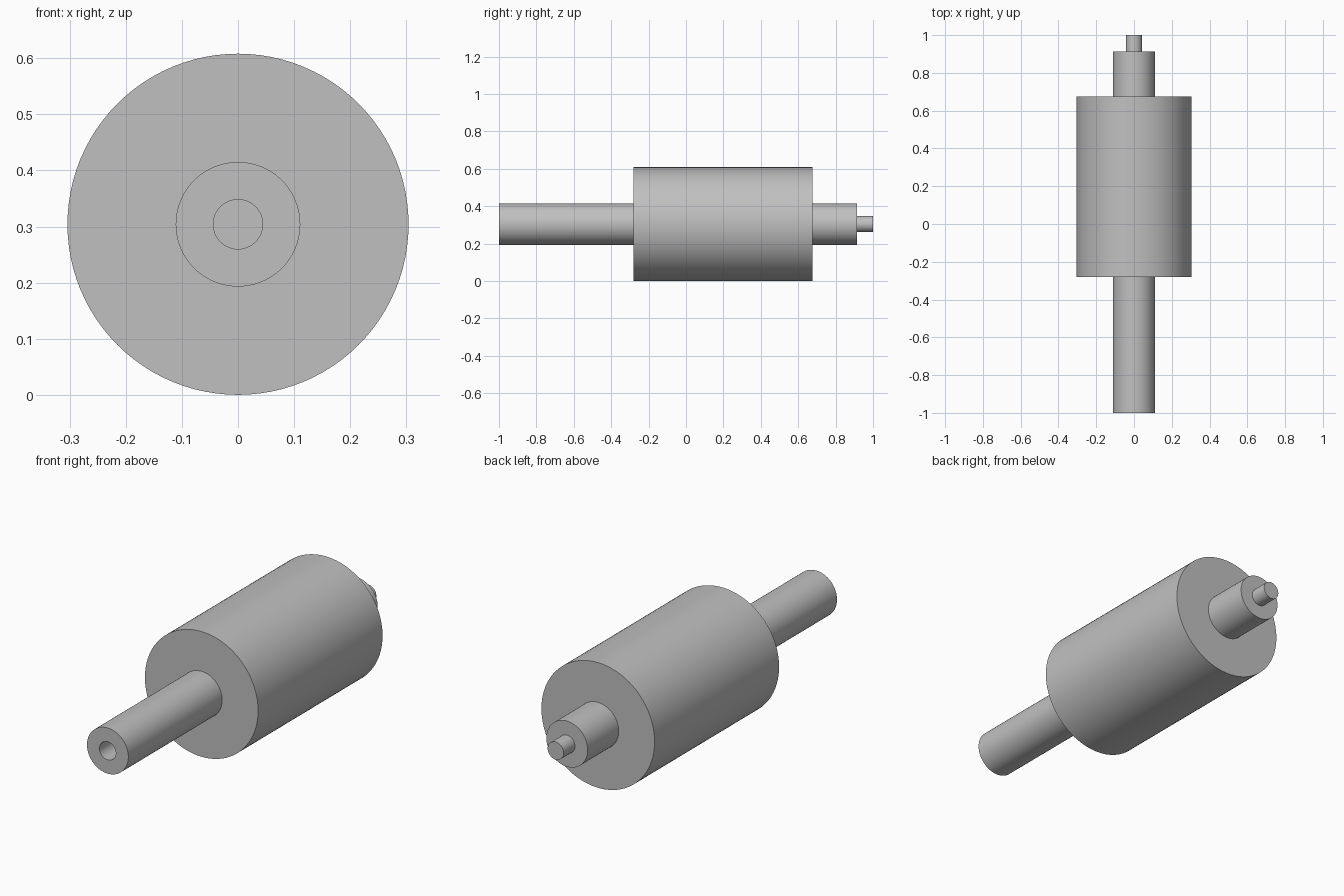
import bpy, bmesh, math

if "Cube" in bpy.data.objects:
    bpy.data.objects.remove(bpy.data.objects["Cube"])

AXIS_Z = 0.304
SEGMENTS = 96

steel = bpy.data.materials.new("grey_metal")
steel.diffuse_color = (0.53, 0.53, 0.53, 1)
steel.use_nodes = True
steel.node_tree.nodes["Principled BSDF"].inputs["Base Color"].default_value = steel.diffuse_color


def lathe(name, profile):
    """Revolve (radius, y) points around the horizontal y axis."""
    bm = bmesh.new()
    rings = []
    for r, y in profile:
        rings.append([bm.verts.new((r * math.cos(2 * math.pi * i / SEGMENTS), y,
                                    r * math.sin(2 * math.pi * i / SEGMENTS)))
                      for i in range(SEGMENTS)])
    for a, b in zip(rings, rings[1:]):
        for i in range(SEGMENTS):
            j = (i + 1) % SEGMENTS
            bm.faces.new((a[i], a[j], b[j], b[i]))
    bm.faces.new(rings[0])
    bm.faces.new(rings[-1])
    bmesh.ops.recalc_face_normals(bm, faces=bm.faces[:])
    mesh = bpy.data.meshes.new(name)
    bm.to_mesh(mesh)
    bm.free()
    mesh.materials.append(steel)
    obj = bpy.data.objects.new(name, mesh)
    obj.location.z = AXIS_Z
    bpy.context.collection.objects.link(obj)
    bpy.ops.object.select_all(action='DESELECT')
    obj.select_set(True)
    bpy.context.view_layer.objects.active = obj
    bpy.ops.object.shade_smooth_by_angle(angle=math.radians(30))
    return obj


# One stepped solid: blind bore, front shaft, drum, rear shaft, end pin
lathe("stepped_roller", [
    (0.044, -0.88), (0.044, -1.0),
    (0.111, -1.0), (0.111, -0.28),
    (0.304, -0.28), (0.304, 0.675),
    (0.111, 0.675), (0.111, 0.913),
    (0.043, 0.913), (0.043, 1.0),
])
